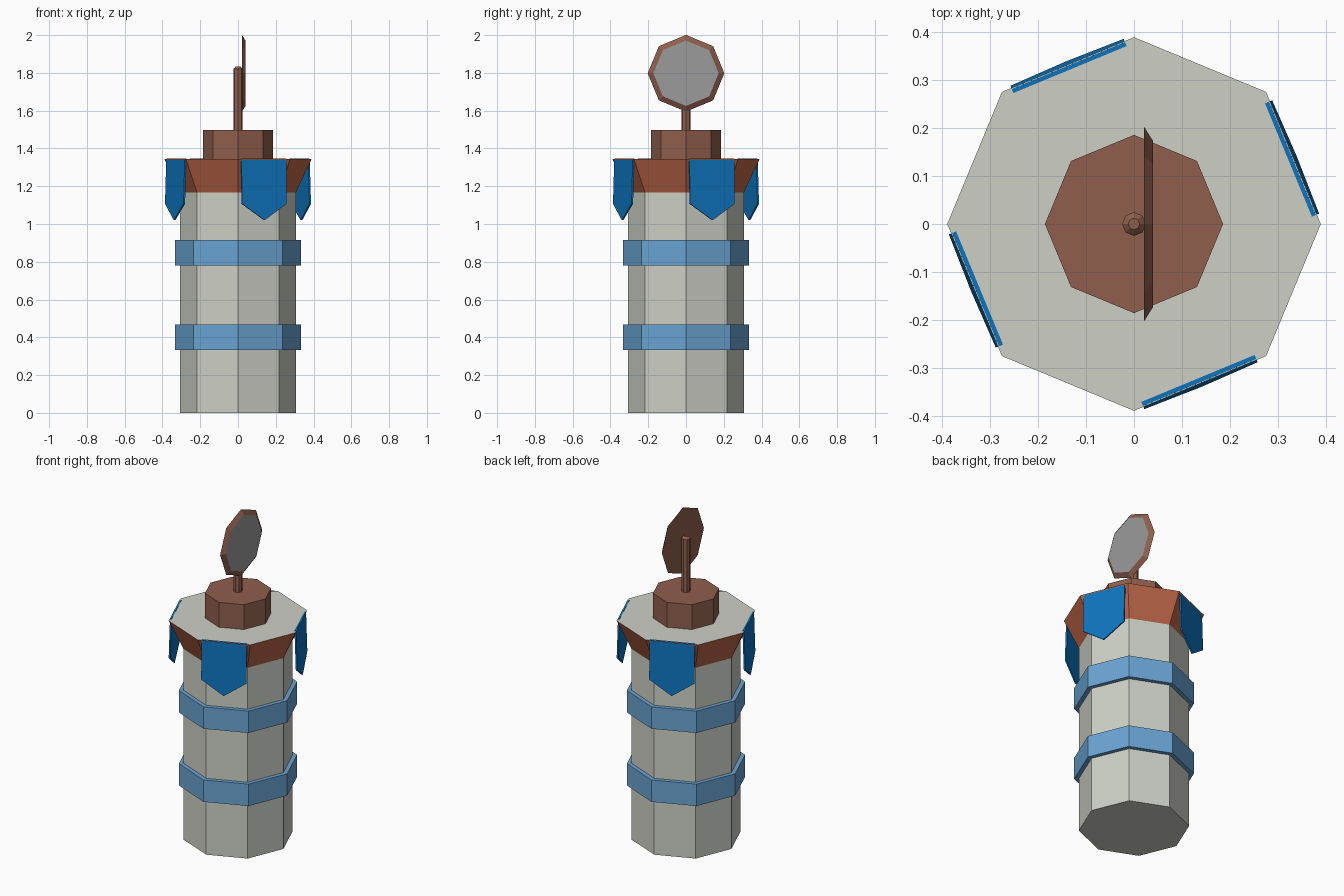
import bpy, bmesh, math
from mathutils import Matrix, Vector

if "Cube" in bpy.data.objects:
    bpy.data.objects.remove(bpy.data.objects["Cube"])


def material(name, rgb):
    m = bpy.data.materials.new(name)
    lin = [((c / 255 + 0.055) / 1.055) ** 2.4 if c > 10 else c / 255 / 12.92 for c in rgb]
    m.diffuse_color = (*lin, 1)
    m.use_nodes = True
    m.node_tree.nodes["Principled BSDF"].inputs["Base Color"].default_value = m.diffuse_color
    return m


STONE = material("pale_stone", (205, 208, 198))
BAND = material("light_blue", (106, 164, 211))
FLAG = material("deep_blue", (14, 116, 190))
CLAY = material("terracotta", (188, 102, 71))
WOOD = material("brown", (143, 95, 77))
GLASS = material("mirror_grey", (155, 155, 155))


def finish(bm, name, mats):
    bmesh.ops.recalc_face_normals(bm, faces=bm.faces)
    mesh = bpy.data.meshes.new(name)
    bm.to_mesh(mesh)
    bm.free()
    for m in mats:
        mesh.materials.append(m)
    ob = bpy.data.objects.new(name, mesh)
    bpy.context.collection.objects.link(ob)
    return ob


def lathe(name, profile, mats, pick=None, matrix=Matrix()):
    """Eight-sided solid from (radius, height) rings; pick(i) gives the material
    of side strip i, and the end cap is strip len(profile) - 1."""
    bm = bmesh.new()
    rings = [[bm.verts.new((r * math.cos(k * math.pi / 4), r * math.sin(k * math.pi / 4), z))
              for k in range(8)] for r, z in profile]
    bm.faces.new(rings[0])
    for i, (a, b) in enumerate(zip(rings, rings[1:])):
        for k in range(8):
            n = (k + 1) % 8
            f = bm.faces.new((a[k], a[n], b[n], b[k]))
            f.material_index = pick(i) if pick else 0
    top = bm.faces.new(rings[-1])
    top.material_index = pick(len(profile) - 1) if pick else 0
    bm.transform(matrix)
    return finish(bm, name, mats)


# Tower body with terracotta flare under the rim
lathe("tower_body", [(0.307, 0), (0.307, 1.167), (0.39, 1.345)], [STONE, CLAY],
      lambda i: 1 if i == 1 else 0)

# Two hoops round the body
for name, z in (("lower_band", 0.333), ("upper_band", 0.78)):
    lathe(name, [(0.333, z), (0.333, z + 0.134)], [BAND])

# Cap block and post with a shallow tip
lathe("cap_block", [(0.186, 1.34), (0.186, 1.497)], [WOOD])
lathe("post", [(0.025, 1.49), (0.025, 1.82), (0.012, 1.833)], [WOOD])

# Round mirror facing +x, with a bevelled rim
lathe("mirror", [(0.203, 0.021), (0.173, 0.04)], [WOOD, GLASS],
      lambda i: 1 if i == 1 else 0,
      Matrix.Translation((0, 0, 1.798)) @ Matrix.Rotation(math.pi / 2, 4, 'Y'))

# Hanging pennants on every second side, leaning out slightly at the bottom
OUTLINE = [(-0.128, 1.347), (-0.128, 1.107), (0, 1.02), (0.128, 1.107), (0.128, 1.347)]
for n in range(4):
    bm = bmesh.new()
    layers = [[bm.verts.new((d + 0.01 * (1.347 - z) / 0.327, y, z)) for y, z in OUTLINE]
              for d in (0.349, 0.358)]
    for layer in layers:
        bm.faces.new(layer)
    for k in range(5):
        j = (k + 1) % 5
        bm.faces.new((layers[0][k], layers[0][j], layers[1][j], layers[1][k]))
    bm.transform(Matrix.Rotation(math.radians(22.5 + 90 * n), 4, 'Z'))
    finish(bm, f"pennant_{n + 1}", [FLAG])
